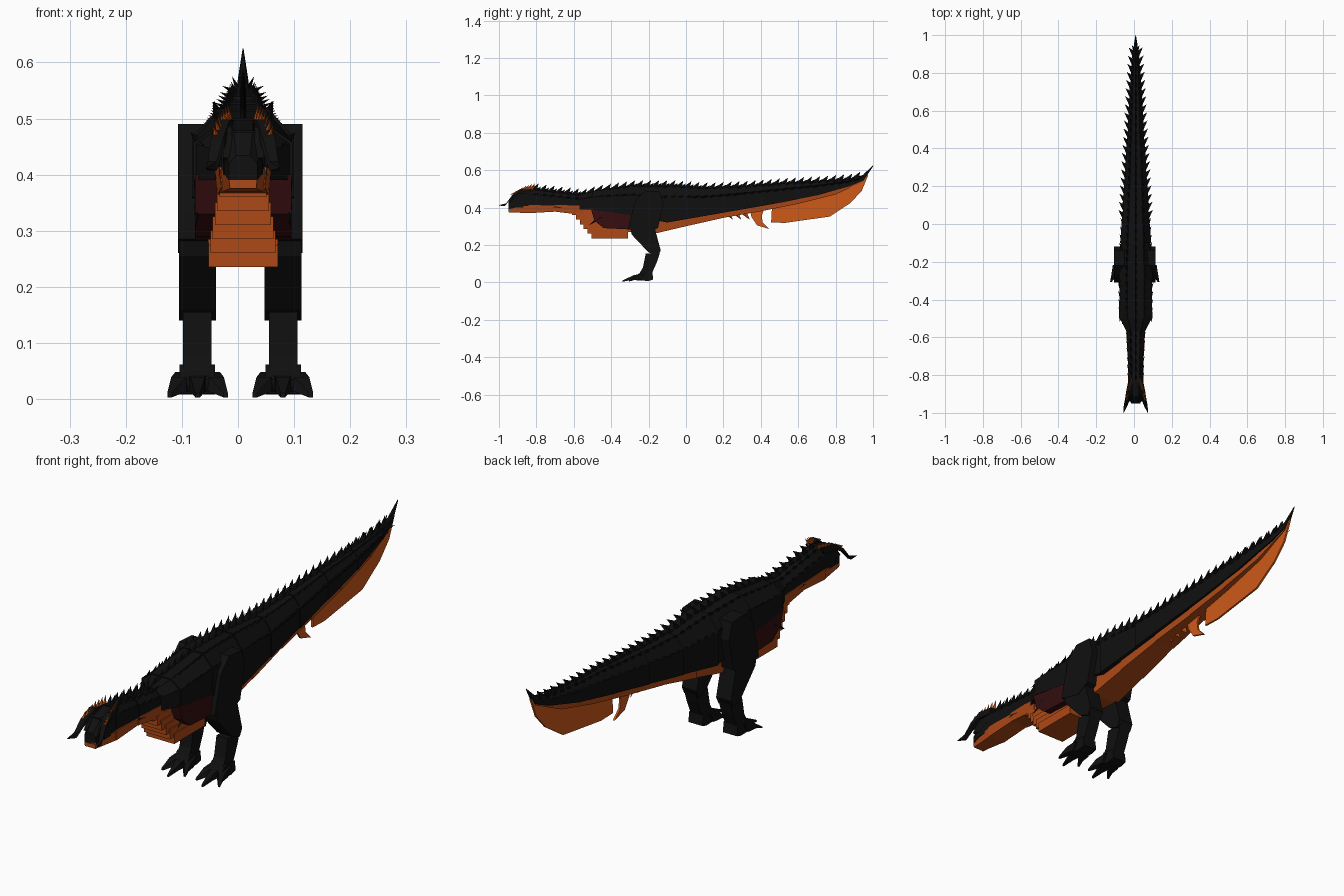
import bpy, bmesh, math
from mathutils import Vector

if "Cube" in bpy.data.objects:
    bpy.data.objects.remove(bpy.data.objects["Cube"])

CX = 0.009  # body centre line
LX = 0.004  # centre between the legs


def material(name, r, g, b):
    m = bpy.data.materials.new(name)
    m.use_nodes = True
    m.diffuse_color = (r, g, b, 1)
    bsdf = m.node_tree.nodes["Principled BSDF"]
    bsdf.inputs["Base Color"].default_value = (r, g, b, 1)
    bsdf.inputs["Roughness"].default_value = 0.9
    return m


BLACK = material("charcoal black", 0.005, 0.005, 0.005)
ORANGE = material("burnt orange", 0.42, 0.065, 0.008)
BRIGHT = material("bright orange", 0.62, 0.10, 0.009)
RED = material("dark maroon", 0.035, 0.004, 0.005)


def finish(name, bm, mat):
    bmesh.ops.recalc_face_normals(bm, faces=bm.faces)
    me = bpy.data.meshes.new(name)
    bm.to_mesh(me)
    bm.free()
    me.materials.append(mat)
    ob = bpy.data.objects.new(name, me)
    bpy.context.collection.objects.link(ob)
    return ob


def loft(bm, rings):
    """Bridge rings of points and cap both ends."""
    vs = [[bm.verts.new(p) for p in ring] for ring in rings]
    n = len(vs[0])
    for a, b in zip(vs, vs[1:]):
        for i in range(n):
            j = (i + 1) % n
            bm.faces.new((a[i], a[j], b[j], b[i]))
    bm.faces.new(vs[0][::-1])
    bm.faces.new(vs[-1])


def box(bm, x, y, z):
    loft(bm, [[(x[0], v, z[0]), (x[1], v, z[0]), (x[1], v, z[1]), (x[0], v, z[1])] for v in y])


def slab(bm, outline, x0, x1):
    """Extrude a side outline of (y, z) points across x."""
    loft(bm, [[(x, y, z) for y, z in outline] for x in (x0, x1)])


def spike(bm, base, tip, width, thick_axis):
    """Four-sided spike, stretched along y at its base."""
    b, t = Vector(base), Vector(tip)
    side = Vector(thick_axis) * width * 0.3
    along = Vector((0, width, 0))
    ring = [bm.verts.new(b + v) for v in (along, side, -along, -side)]
    top = bm.verts.new(t)
    bm.faces.new(ring)
    for i in range(4):
        bm.faces.new((ring[i], ring[(i + 1) % 4], top))


def at(stations, y):
    """Interpolate width, bottom and top at y."""
    for a, b in zip(stations, stations[1:]):
        if a[0] <= y <= b[0]:
            t = (y - a[0]) / (b[0] - a[0])
            return [p + (q - p) * t for p, q in zip(a[1:], b[1:])]
    return stations[-1][1:]


def back_ring(y, w, lo, hi):
    mid = lo + (hi - lo) * 0.68
    pts = [(-w, lo), (w, lo), (w, mid), (w * 0.5, hi), (-w * 0.5, hi), (-w, mid)]
    return [(CX + x, y, z) for x, z in pts]


def belly_ring(y, w, lo, hi):
    pts = [(-w, lo), (w, lo), (w * 1.1, hi), (-w * 1.1, hi)]
    return [(CX + x, y, z) for x, z in pts]


def segmented(name, stations, ring, mat):
    """Row of tapered blocks, each a little larger at its front end."""
    bm = bmesh.new()
    for a, b in zip(stations, stations[1:]):
        y, w, lo, hi = a
        loft(bm, [ring(y, w * 1.06, lo, hi + 0.004), ring(*b)])
    return finish(name, bm, mat)


# Back, neck and head: y, half width, bottom, top
BACK = [(-.95, .024, .39, .43), (-.91, .033, .40, .475), (-.84, .036, .40, .497),
        (-.7, .04, .40, .48), (-.57, .046, .39, .465), (-.5, .083, .39, .485),
        (-.3, .086, .36, .513), (-.1, .078, .32, .513), (.1, .066, .355, .50),
        (.3, .054, .39, .51), (.5, .041, .425, .525), (.7, .031, .465, .535),
        (.88, .018, .515, .55), (.95, .009, .545, .575), (1, .001, .62, .625)]
segmented("back_plating", BACK, back_ring, BLACK)

# Throat and underside
THROAT = [(-.95, .022, .375, .395), (-.84, .036, .37, .41), (-.7, .037, .378, .41), (-.55, .046, .36, .41)]
segmented("throat", THROAT, belly_ring, ORANGE)
BELLY = [(-.32, .058, .27, .37), (-.17, .058, .26, .33), (0, .053, .30, .36), (.2, .044, .345, .39),
         (.4, .035, .38, .42), (.6, .027, .42, .46), (.8, .017, .47, .51), (.95, .006, .54, .56)]
segmented("belly", BELLY, belly_ring, ORANGE)

# Stepped breast plates
bm = bmesh.new()
for i in range(6):
    w = 0.042 + i * 0.004
    low = 0.36 - i * 0.025
    box(bm, (CX - w, CX + w), (-0.61 + i * 0.021, -0.31), (low, low + 0.04))
finish("breast_plates", bm, ORANGE)

# Maroon flanks with small vestigial arms
bm, arms = bmesh.new(), bmesh.new()
for s in (-1, 1):
    x0, x1 = sorted((CX + s * 0.03, CX + s * 0.086))
    slab(bm, [(-.51, .40), (-.49, .33), (-.44, .29), (-.24, .28), (-.24, .40)], x0, x1)
    spike(arms, (CX + s * 0.08, -0.45, 0.35), (CX + s * 0.085, -0.52, 0.305), 0.025, (1, 0, 0))
finish("flanks", bm, RED)
finish("small_arms", arms, BLACK)

# Rows of spines along the back: centre, shoulders and sides
bm = bmesh.new()
for i in range(41):
    y = -0.82 + i * 0.043
    w, lo, hi = at(BACK, y)
    spike(bm, (CX, y, hi - 0.004), (CX, y + 0.032, hi + 0.034), 0.022, (1, 0, 0))
    mid = lo + (hi - lo) * 0.68
    for s in (-1, 1):
        spike(bm, (CX + s * w * 0.5, y + 0.015, hi - 0.006),
              (CX + s * (w * 0.5 + 0.012), y + 0.045, hi + 0.018), 0.02, (1, 0, 0))
        reach = 0.008 if y < 0 else 0.022
        spike(bm, (CX + s * w * 0.95, y, mid),
              (CX + s * (w + reach), y + 0.035, mid + 0.012), 0.02, (0, 0, 1))
finish("back_spines", bm, BLACK)


def horn(bm, path, radii):
    rings = []
    for (x, y, z), r in zip(path, radii):
        rings.append([(x + r * dx, y + r * dy * 0.5, z + r * dy) for dx, dy in ((-1, -1), (1, -1), (1, 1), (-1, 1))])
    loft(bm, rings)


# Forward-sweeping horns with bright crest spikes, and brow ridges
horns, crest, brows = bmesh.new(), bmesh.new(), bmesh.new()
for s in (-1, 1):
    path = [(CX + s * x, y, z) for x, y, z in
            ((.026, -.83, .485), (.037, -.89, .485), (.046, -.935, .455), (.055, -.965, .415), (.065, -1, .412))]
    horn(horns, path, (.012, .013, .011, .008, .001))
    for i in range(7):
        t = i / 6
        base = Vector((CX + s * (.022 + .026 * t), -.83 - .095 * t, .496 - .025 * t * t))
        spike(crest, base, base + Vector((s * .006, .022, .032 - .014 * t)), 0.014, (1, 0, 0))
    x0, x1 = sorted((CX + s * 0.02, CX + s * 0.036))
    slab(brows, [(-.94, .43), (-.9, .42), (-.83, .45), (-.83, .50), (-.9, .485)], x0, x1)
finish("horns", horns, BLACK)
finish("horn_crests", crest, BRIGHT)
finish("brow_ridges", brows, BLACK)

# Tail fin and hooked fins beneath the tail
bm = bmesh.new()
slab(bm, [(.46, .41), (.455, .32), (.53, .318), (.77, .352), (.88, .425), (.94, .49), (.975, .575),
          (.93, .55), (.8, .50), (.6, .45)], CX - 0.004, CX + 0.004)
finish("tail_fin", bm, BRIGHT)
bm = bmesh.new()
slab(bm, [(.34, .40), (.35, .35), (.38, .305), (.445, .285), (.41, .32), (.405, .355), (.42, .40)],
     CX - 0.004, CX + 0.004)
for y in (.22, .265, .31):
    spike(bm, (CX, y, .37), (CX, y + .03, .335), 0.018, (1, 0, 0))
finish("hooked_fins", bm, BRIGHT)

# Legs
for s, side in ((-1, "right"), (1, "left")):
    def span(a, b):
        return sorted((LX + s * a, LX + s * b))
    bm = bmesh.new()
    slab(bm, [(-.27, .44), (-.22, .49), (-.14, .485), (-.12, .42), (-.15, .29), (-.21, .26), (-.31, .285),
              (-.30, .33)], *span(.05, .111))
    finish(side + "_thigh", bm, BLACK)
    bm = bmesh.new()
    slab(bm, [(-.30, .30), (-.17, .30), (-.135, .17), (-.15, .14), (-.20, .16), (-.29, .255)], *span(.043, .109))
    finish(side + "_shin", bm, BLACK)
    bm = bmesh.new()
    slab(bm, [(-.215, .155), (-.14, .155), (-.155, .11), (-.19, .03), (-.26, .03), (-.23, .08)], *span(.051, .102))
    finish(side + "_ankle", bm, BLACK)
    # Foot with three clawed toes and a heel
    bm = bmesh.new()
    slab(bm, [(-.265, .035), (-.235, .062), (-.18, .055), (-.175, .015), (-.20, .008), (-.265, .01)], *span(.045, .108))
    mid = LX + s * 0.076
    for k in (-1, 0, 1):
        tx = mid + k * 0.034
        horn(bm, [(mid + k * .022, -.225, .03), (tx, -.27 - .015 * (k == 0), .026),
                  (mid + k * .05, -.305 - .035 * (k == 0), .007)], (.018, .013, .004))
    finish(side + "_foot", bm, BLACK)
